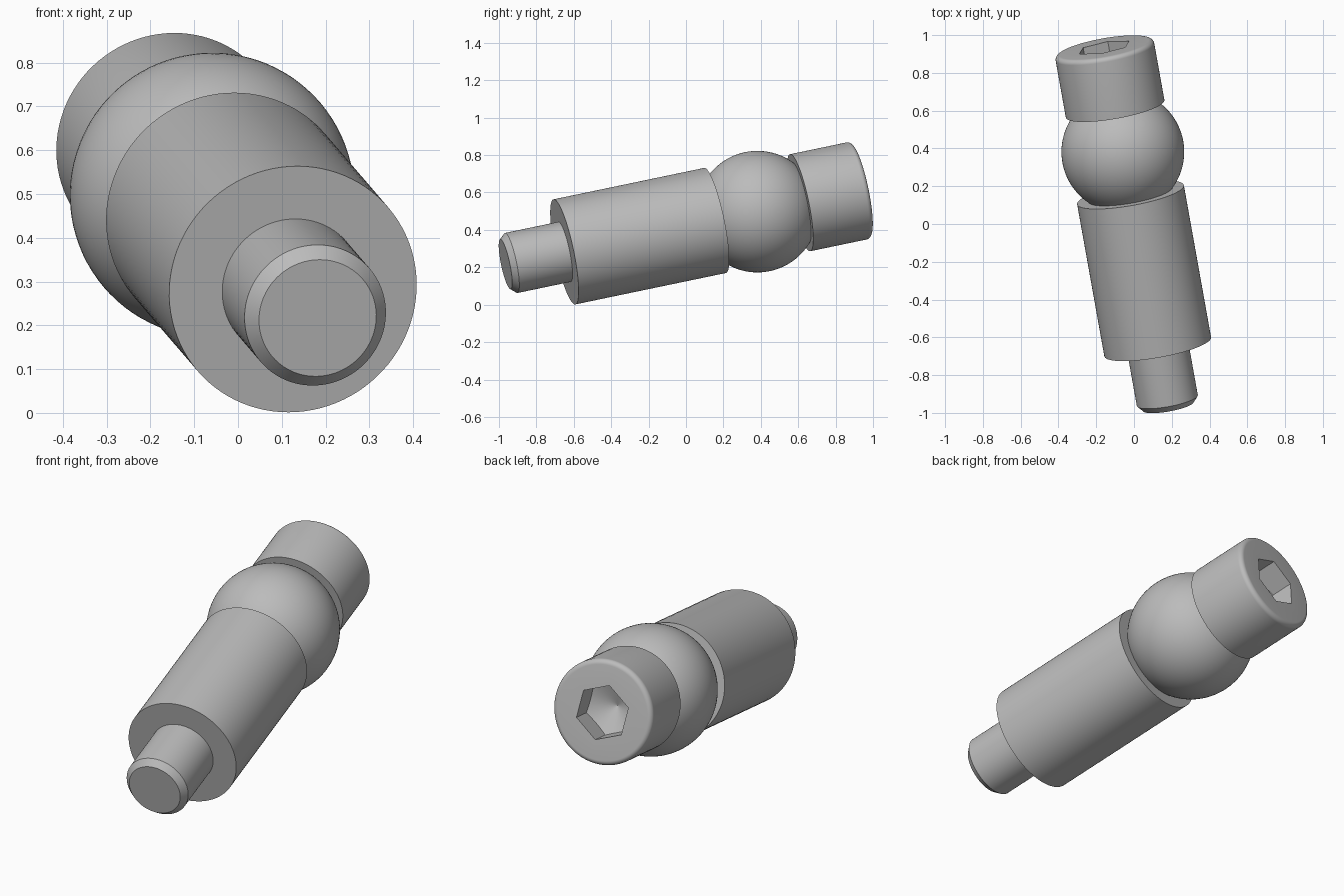
import bpy, bmesh, math
from mathutils import Matrix, Vector

if "Cube" in bpy.data.objects:
    bpy.data.objects.remove(bpy.data.objects["Cube"], do_unlink=True)

steel = bpy.data.materials.new("grey steel")
steel.use_nodes = True
GREY = (0.5, 0.5, 0.5, 1)
steel.diffuse_color = GREY
steel.node_tree.nodes["Principled BSDF"].inputs["Base Color"].default_value = GREY

# Tilted frame: local z runs along the part, local x stays level
axis = Vector((-0.1725, 0.964, 0.201)).normalized()
side = Vector((0, 0, 1)).cross(axis).normalized()
frame = Matrix((side, axis.cross(side), axis)).transposed().to_4x4()
frame.translation = (0.1255, -0.65, 0.2825)


def lathe(name, profile, sides=96, turn=0.0):
    """Revolve (radius, height) points about the local axis."""
    bm = bmesh.new()
    verts = [bm.verts.new((r, 0, h)) for r, h in profile]
    edges = [bm.edges.new(pair) for pair in zip(verts, verts[1:])]
    bmesh.ops.spin(bm, geom=verts + edges, cent=(0, 0, 0), axis=(0, 0, 1),
                   angle=math.tau, steps=sides, use_duplicate=False)
    bmesh.ops.remove_doubles(bm, verts=bm.verts, dist=1e-5)
    bmesh.ops.rotate(bm, verts=bm.verts, matrix=Matrix.Rotation(turn, 3, "Z"))
    bmesh.ops.recalc_face_normals(bm, faces=bm.faces)
    mesh = bpy.data.meshes.new(name)
    bm.to_mesh(mesh)
    bm.free()
    mesh.materials.append(steel)
    obj = bpy.data.objects.new(name, mesh)
    bpy.context.collection.objects.link(obj)
    obj.matrix_world = frame
    return obj


def arc(radius, r0, h0, start, end, steps):
    """Profile points on an arc, angles measured from the top."""
    angles = [start + (end - start) * i / steps for i in range(steps + 1)]
    return [(r0 + radius * math.sin(a), h0 + radius * math.cos(a)) for a in angles]


def boolean(obj, tool, operation):
    mod = obj.modifiers.new(operation.lower(), "BOOLEAN")
    mod.object, mod.operation, mod.solver = tool, operation, "EXACT"
    tool.hide_render = True
    tool.hide_set(True)


# Chamfered pin, main barrel and ball
pin = lathe("pin", [(0, -0.327), (0.136, -0.327), (0.164, -0.295), (0.164, 0.01), (0, 0.01)])
barrel = lathe("barrel", [(0, 0), (0.287, 0), (0.287, 0.835), (0, 0.835)])
ball = lathe("ball", [(max(r, 0), h) for r, h in arc(0.325, 0, 1.07, math.pi, 0, 48)])

# Cap with a rounded outer rim
TOP, RIM = 1.643, 0.025
cap = lathe("cap", [(0, 1.307), (0.265, 1.307)]
            + arc(RIM, 0.265 - RIM, TOP - RIM, math.pi / 2, 0, 8) + [(0, TOP)])

# Hexagonal socket with a conical floor
hexagon = lathe("socket_cutter", [(0, 1.4), (0.143, 1.4), (0.143, 1.7), (0, 1.7)],
                sides=6, turn=math.radians(20))
drill = lathe("drill_cutter", [(0, TOP - 0.18), (0.16, TOP - 0.11), (0.16, 1.75), (0, 1.75)])
boolean(hexagon, drill, "INTERSECT")
boolean(cap, hexagon, "DIFFERENCE")

bpy.ops.object.select_all(action="DESELECT")
for part in (pin, barrel, ball, cap):
    part.select_set(True)
bpy.context.view_layer.objects.active = cap
bpy.ops.object.shade_smooth_by_angle(angle=math.radians(30))
